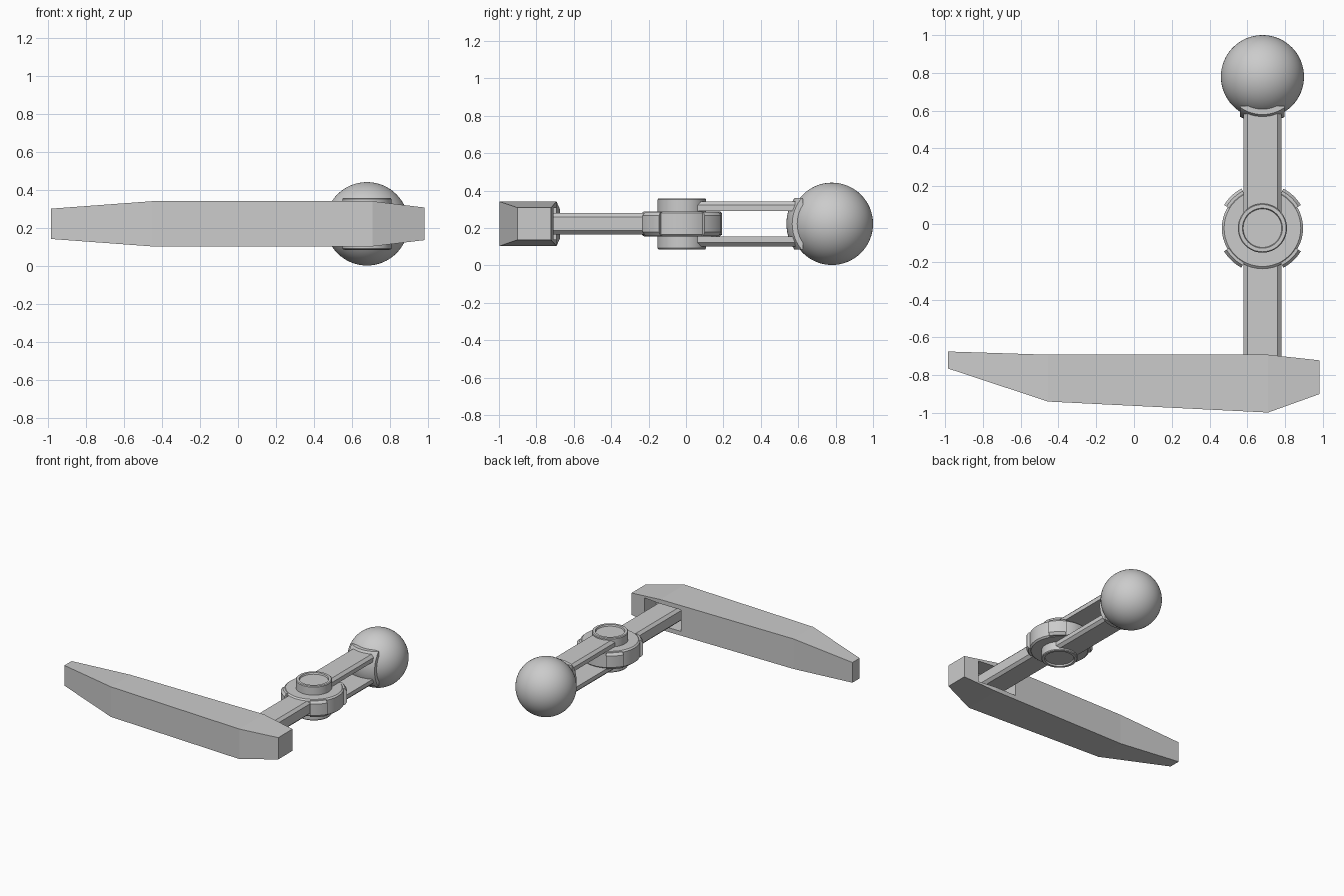
import bpy, bmesh, math
from mathutils import Vector

if "Cube" in bpy.data.objects:
    bpy.data.objects.remove(bpy.data.objects["Cube"])

CX, HY, BY, CZ = 0.68, -0.022, 0.78, 0.222   # arm axis, hinge y, ball y, mid height


def finish(name, bm, smooth=None):
    bmesh.ops.recalc_face_normals(bm, faces=bm.faces)
    me = bpy.data.meshes.new(name)
    bm.to_mesh(me)
    bm.free()
    ob = bpy.data.objects.new(name, me)
    bpy.context.collection.objects.link(ob)
    bpy.ops.object.select_all(action='DESELECT')
    ob.select_set(True)
    bpy.context.view_layer.objects.active = ob
    if smooth:
        bpy.ops.object.shade_smooth_by_angle(angle=math.radians(smooth))
    return ob


def loft(name, rings, smooth=None):
    """Skin equal-length rings of points and cap both ends."""
    bm = bmesh.new()
    vs = [[bm.verts.new(p) for p in r] for r in rings]
    n = len(vs[0])
    for a, b in zip(vs, vs[1:]):
        for i in range(n):
            bm.faces.new((a[i], a[(i + 1) % n], b[(i + 1) % n], b[i]))
    bm.faces.new(vs[0])
    bm.faces.new(vs[-1])
    return finish(name, bm, smooth)


def box(name, x0, x1, y0, y1, z0, z1):
    return loft(name, [[(x0, y, z0), (x1, y, z0), (x1, y, z1), (x0, y, z1)] for y in (y0, y1)])


def lathe(name, profile, n=48):
    """Turn (radius, height) pairs about the hinge axis."""
    return loft(name, [[(CX + r * math.cos(2 * math.pi * i / n),
                         HY + r * math.sin(2 * math.pi * i / n), CZ + z)
                        for i in range(n)] for r, z in profile], 30)


def boolean(ob, tool, op):
    m = ob.modifiers.new(op, 'BOOLEAN')
    m.operation, m.solver, m.object = op, 'EXACT', tool
    bpy.context.view_layer.objects.active = ob
    bpy.ops.object.modifier_apply(modifier=m.name)
    bpy.data.objects.remove(tool)


# Long tapered foot with a socket in its back face
stations = [(-0.985, -0.765, -0.675, 0.08), (-0.455, -0.94, -0.692, 0.119),
            (0.71, -0.998, -0.692, 0.119), (0.983, -0.90, -0.722, 0.086)]
foot = loft("foot_bar", [[(x, a, CZ + s * h) if k == 0 else (x, b, CZ + s * h)
                          for k, s in ((0, -1), (1, -1), (1, 1), (0, 1))]
                         for x, a, b, h in stations])
boolean(foot, box("socket_cutter", 0.53, 0.86, -0.85, -0.6, 0.137, 0.307), 'DIFFERENCE')

# Lower arm: bar with chamfered edges
w, h, c = 0.1, 0.057, 0.02
arm = [(-w, -h + c), (-w + c, -h), (w - c, -h), (w, -h + c),
       (w, h - c), (w - c, h), (-w + c, h), (-w, h - c)]
loft("lower_arm", [[(CX + x, y, CZ + z) for x, z in arm] for y in (-0.86, -0.1)])

# Hinge disc and the four lobes around it
lathe("hinge_disc", [(0.203, -0.067), (0.215, -0.057), (0.215, 0.057), (0.203, 0.067)])
for k, (sx, sy) in enumerate(((1, 1), (-1, 1), (-1, -1), (1, -1))):
    rings = []
    for i in range(9):
        t = math.radians(31 + 31 * i / 8)
        rings.append([(CX + sx * r * math.cos(t), HY + sy * r * math.sin(t), CZ + z)
                      for r, z in ((0.17, -0.064), (0.222, -0.064), (0.237, -0.045),
                                   (0.237, 0.045), (0.222, 0.064), (0.17, 0.064))])
    loft(f"hinge_lobe_{k + 1}", rings, 30)

# Upper fork prongs and dished pin caps, above and below
for s, tag in ((1, "top"), (-1, "bottom")):
    prong = [(-w, 0.068), (w, 0.068), (w, 0.1), (w - c, 0.12), (-w + c, 0.12), (-w, 0.1)]
    loft("fork_" + tag, [[(CX + x, y, CZ + s * z) for x, z in prong] for y in (HY, 0.64)])
    lathe("pin_cap_" + tag, [(0.13, s * 0.06), (0.13, s * 0.130), (0.125, s * 0.136),
                             (0.106, s * 0.136), (0.102, s * 0.124)])


def sphere(name, r):
    bm = bmesh.new()
    bmesh.ops.create_uvsphere(bm, u_segments=64, v_segments=32, radius=r)
    bmesh.ops.translate(bm, vec=Vector((CX, BY, CZ)), verts=bm.verts)
    return finish(name, bm, 30)


# Ball and the curved collar that grips it
sphere("ball", 0.22)
collar = sphere("ball_collar", 0.243)
boolean(collar, box("collar_cutter", CX - 0.118, CX + 0.118, 0.4, 0.625,
                    CZ - 0.137, CZ + 0.137), 'INTERSECT')
